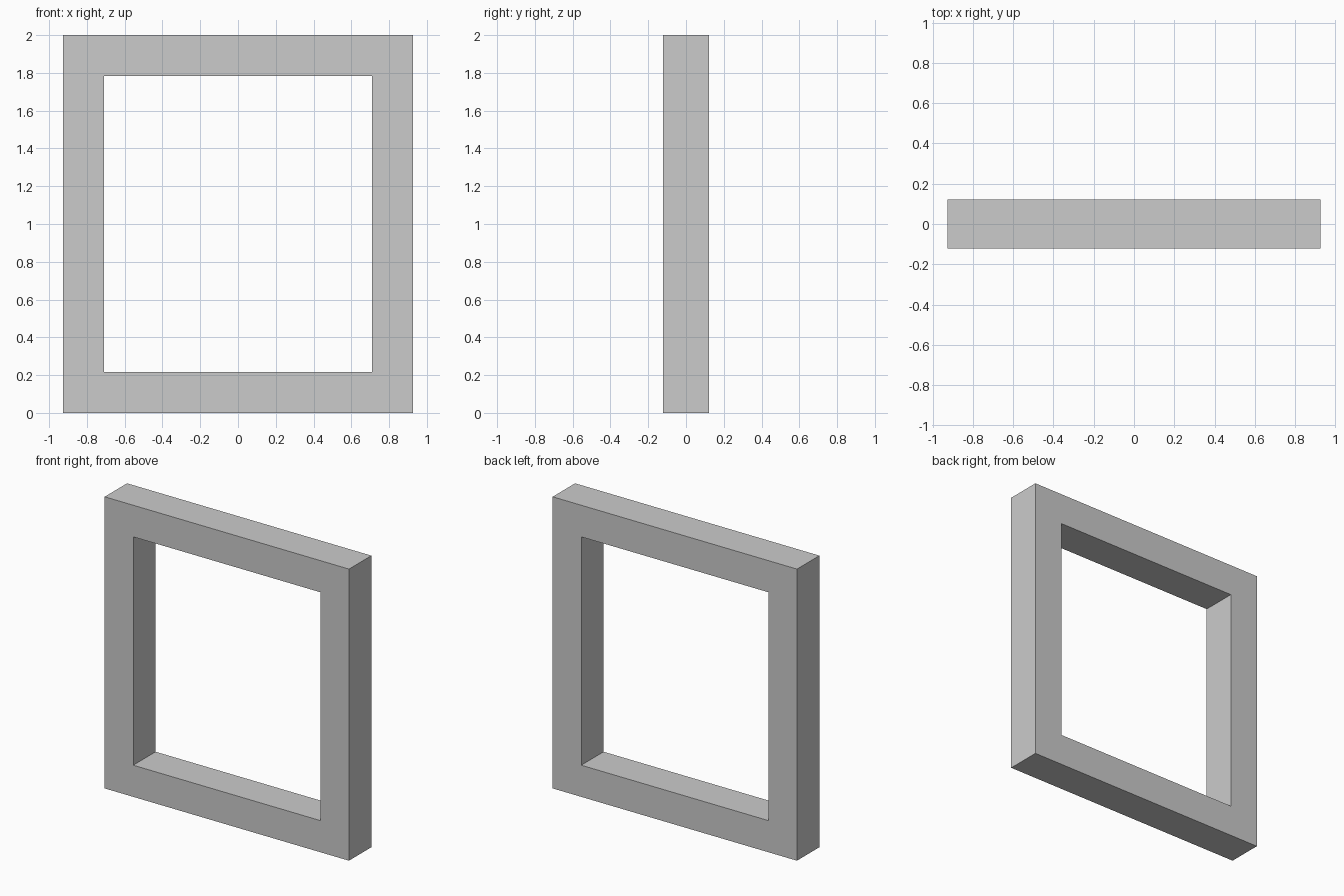
import bpy
import bmesh

if "Cube" in bpy.data.objects:
    bpy.data.objects.remove(bpy.data.objects["Cube"])

HALF_W, HEIGHT, DEPTH, BORDER = 0.927, 2.0, 0.242, 0.217


def rectangle(bm, inset):
    """Corner loop of the frame outline, moved inwards by inset."""
    x, lo, hi = HALF_W - inset, inset, HEIGHT - inset
    return [bm.verts.new((px, -DEPTH / 2, pz))
            for px, pz in ((-x, lo), (x, lo), (x, hi), (-x, hi))]


# Front face ring: four mitred quads between outer and inner outlines
bm = bmesh.new()
outer, inner = rectangle(bm, 0), rectangle(bm, BORDER)
for i in range(4):
    j = (i + 1) % 4
    bm.faces.new((outer[i], outer[j], inner[j], inner[i]))

# Extrude the ring to the back, keeping the front faces
ext = bmesh.ops.extrude_face_region(bm, geom=bm.faces[:], use_keep_orig=True)
back = [g for g in ext["geom"] if isinstance(g, bmesh.types.BMVert)]
bmesh.ops.translate(bm, verts=back, vec=(0, DEPTH, 0))
bmesh.ops.recalc_face_normals(bm, faces=bm.faces[:])

# Rectangular frame
mesh = bpy.data.meshes.new("frame")
bm.to_mesh(mesh)
bm.free()
bpy.context.collection.objects.link(bpy.data.objects.new("frame", mesh))
